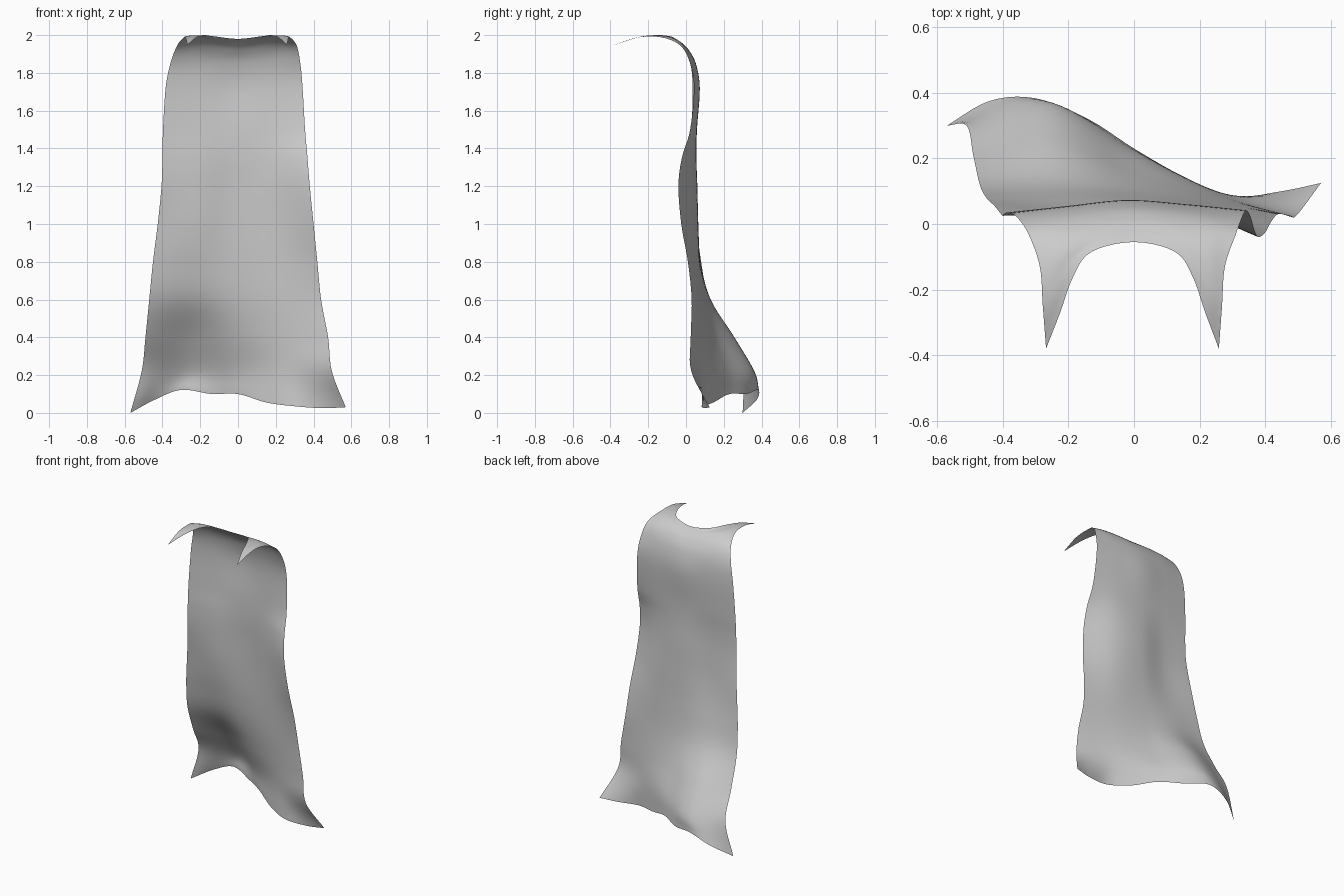
import bpy
from mathutils import Vector


def spline(points, t):
    """Catmull-Rom point on a list of vectors, t from 0 to 1."""
    n = len(points) - 1
    i = min(int(t * n), n - 1)
    f = t * n - i
    b, c = points[i], points[i + 1]
    a = points[i - 1] if i > 0 else 2 * b - c
    d = points[i + 2] if i + 2 <= n else 2 * c - b
    return 0.5 * (2 * b + (c - a) * f + (2 * a - 5 * b + 4 * c - d) * f ** 2
                  + (3 * b - a - 3 * c + d) * f ** 3)


def level_row(z, left, right, depths):
    """Horizontal section: evenly spaced in x, with given y values."""
    n = len(depths) - 1
    return [Vector((left + (right - left) * i / n, y, z)) for i, y in enumerate(depths)]


def mirrored_row(half):
    """Section given from the left edge to the centre, mirrored to the right."""
    pts = [Vector(p) for p in half]
    return pts + [Vector((-p.x * 0.965, p.y, p.z)) for p in reversed(pts[:-1])]


# Wavy hem, swept back on the left
hem = [Vector(p) for p in (
    (-.57, .30, 0), (-.44, .375, .07), (-.30, .383, .122), (-.14, .32, .10), (0, .23, .10),
    (.15, .145, .055), (.30, .085, .035), (.45, .10, .025), (.57, .125, .03))]

# Hanging body: height, left edge, right edge, depths across
body = [level_row(*r) for r in (
    (.22, -.51, .497, (.30, .36, .22, .10, .028)),
    (.40, -.49, .477, (.21, .255, .155, .085, .025)),
    (.60, -.47, .44, (.12, .13, .10, .07, .03)),
    (.80, -.45, .42, (.08, .075, .075, .06, .01)),
    (1.0, -.425, .40, (.055, .045, .065, .05, -.025)),
    (1.2, -.405, .38, (.03, .035, .06, .04, -.04)),
    (1.35, -.40, .368, (.025, .035, .055, .04, -.022)),
    (1.5, -.397, .355, (.03, .045, .058, .05, .022)),
    (1.72, -.383, .342, (.035, .055, .073, .06, .042)),
    (1.85, -.358, .33, (.022, .042, .052, .042, .022)))]

# Shoulders curling forward to the neckline and its two pointed tips
shoulders = [mirrored_row(h) for h in (
    ((-.322, -.03, 1.945), (-.25, -.01, 1.94), (-.165, .003, 1.932), (-.08, .012, 1.925), (0, .015, 1.92)),
    ((-.287, -.13, 1.988), (-.24, -.09, 1.99), (-.18, -.055, 1.98), (-.10, -.03, 1.965), (0, -.02, 1.955)),
    ((-.278, -.25, 1.988), (-.24, -.19, 1.998), (-.19, -.115, 1.995), (-.12, -.06, 1.982), (0, -.04, 1.97)),
    ((-.268, -.38, 1.948), (-.225, -.27, 1.985), (-.185, -.16, 2.0), (-.13, -.085, 1.994), (0, -.055, 1.98)))]

# Cape surface: interpolate across each section, then up the sections
COLS, ROWS = 40, 84
sections = [hem] + body + shoulders
lines = [[spline(s, i / COLS) for s in sections] for i in range(COLS + 1)]
verts = [spline(line, j / ROWS) for j in range(ROWS + 1) for line in lines]
w = COLS + 1
faces = [(j * w + i, j * w + i + 1, (j + 1) * w + i + 1, (j + 1) * w + i)
         for j in range(ROWS) for i in range(COLS)]
mesh = bpy.data.meshes.new("cape")
mesh.from_pydata(verts, [], faces)
mesh.shade_smooth()
cape = bpy.data.objects.new("cape", mesh)
bpy.context.collection.objects.link(cape)
